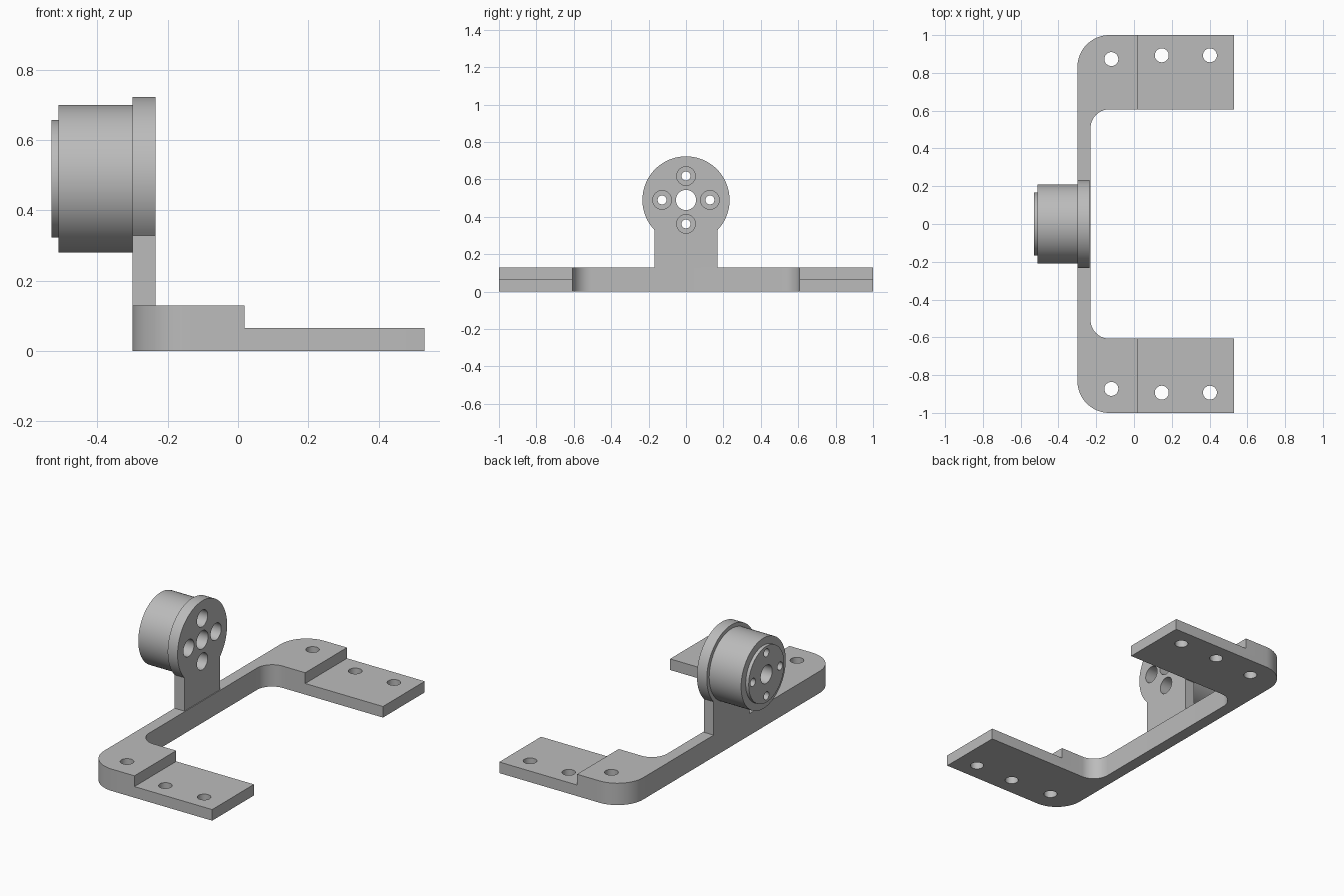
import bpy, bmesh, math
from mathutils import Matrix, Vector

cube = bpy.data.objects.get("Cube")
if cube:
    bpy.data.objects.remove(cube, do_unlink=True)

grey = bpy.data.materials.new("machined grey")
grey.use_nodes = True
colour = (0.5, 0.5, 0.5, 1)
grey.diffuse_color = colour
grey.node_tree.nodes["Principled BSDF"].inputs["Base Color"].default_value = colour

AXIS_Z = 0.49      # height of the hub axis
BACK = -0.30       # outer face of the bracket
INNER = -0.235     # inner face of the bracket


def add_object(name, bm):
    bmesh.ops.recalc_face_normals(bm, faces=bm.faces)
    mesh = bpy.data.meshes.new(name)
    bm.to_mesh(mesh)
    bm.free()
    obj = bpy.data.objects.new(name, mesh)
    bpy.context.collection.objects.link(obj)
    mesh.materials.append(grey)
    return obj


def extrude(name, points, depth):
    """Solid from an outline of 3D points, pushed along a vector."""
    bm = bmesh.new()
    face = bm.faces.new([bm.verts.new(p) for p in points])
    geom = bmesh.ops.extrude_face_region(bm, geom=[face])["geom"]
    moved = [v for v in geom if isinstance(v, bmesh.types.BMVert)]
    bmesh.ops.translate(bm, verts=moved, vec=Vector(depth))
    return add_object(name, bm)


def arc(cx, cy, r, start, end, steps=16):
    angles = [math.radians(start + (end - start) * i / steps) for i in range(steps + 1)]
    return [(cx + r * math.cos(a), cy + r * math.sin(a)) for a in angles]


def rod(bm, radius, a, b, axis, u, v, sides=48):
    """Cylinder from a to b along X (u, v = y, z) or along Z (u, v = x, y)."""
    mid = (a + b) / 2
    if axis == 'X':
        m = Matrix.Translation((mid, u, v)) @ Matrix.Rotation(math.pi / 2, 4, 'Y')
    else:
        m = Matrix.Translation((u, v, mid))
    bmesh.ops.create_cone(bm, cap_ends=True, segments=sides, radius1=radius,
                          radius2=radius, depth=b - a, matrix=m)


def apply_boolean(obj, tool, operation):
    mod = obj.modifiers.new(operation.lower(), 'BOOLEAN')
    mod.operation = operation
    mod.solver = 'EXACT'
    mod.object = tool
    bpy.context.view_layer.objects.active = obj
    bpy.ops.object.modifier_apply(modifier=mod.name)
    bpy.data.objects.remove(tool, do_unlink=True)


def cut_rod(obj, *args):
    bm = bmesh.new()
    rod(bm, *args)
    apply_boolean(obj, add_object("cutter", bm), 'DIFFERENCE')


# U-shaped base with rounded corners
R_OUT, R_IN, ARM_Y, TIP = 0.17, 0.10, 0.607, 0.53
half = [(TIP, ARM_Y), (TIP, 1.0)]
half += arc(BACK + R_OUT, 1 - R_OUT, R_OUT, 90, 180)
inner = arc(INNER + 0.005 + R_IN, ARM_Y - R_IN, R_IN, 180, 90)
outline = half + [(x, -y) for x, y in reversed(half)]
outline += [(x, -y) for x, y in reversed(inner)] + inner
base = extrude("base_bracket", [(x, y, 0) for x, y in outline], (0, 0, 0.13))

# Thinner mounting tabs
step = extrude("cutter", [(0.018, -1.2, 0.066), (0.7, -1.2, 0.066),
                          (0.7, 1.2, 0.066), (0.018, 1.2, 0.066)], (0, 0, 0.2))
apply_boolean(base, step, 'DIFFERENCE')

# Screw holes through both arms
for side in (-1, 1):
    for x, y in ((-0.12, 0.873), (0.147, 0.893), (0.402, 0.893)):
        cut_rod(base, 0.037, -0.1, 0.3, 'Z', x, side * y, 32)

# Upright plate with a round head
HEAD_R, POST = 0.233, 0.168
a = math.degrees(math.acos(POST / HEAD_R))
plate = [(-POST, 0.129), (POST, 0.129)] + arc(0, AXIS_Z, HEAD_R, -a, 180 + a, 72)
hub = extrude("upright_hub", [(BACK, y, z) for y, z in plate], (INNER - BACK, 0, 0))

# Drum and end cap behind the plate
for radius, start, end in ((0.21, -0.51, -0.28), (0.167, -0.53, -0.49)):
    bm = bmesh.new()
    rod(bm, radius, start, end, 'X', 0, AXIS_Z, 72)
    apply_boolean(hub, add_object("drum", bm), 'UNION')

# Centre bore and four counterbored bolt holes
cut_rod(hub, 0.054, -0.7, 0, 'X', 0, AXIS_Z)
for dy, dz in ((1, 0), (-1, 0), (0, 1), (0, -1)):
    y, z = dy * 0.128, AXIS_Z + dz * 0.128
    cut_rod(hub, 0.05, -0.45, 0, 'X', y, z)
    cut_rod(hub, 0.024, -0.7, -0.4, 'X', y, z, 32)

# Smooth the round walls, keep machined edges crisp
for obj in (base, hub):
    bpy.ops.object.select_all(action='DESELECT')
    obj.select_set(True)
    bpy.context.view_layer.objects.active = obj
    bpy.ops.object.shade_smooth_by_angle(angle=math.radians(30))
